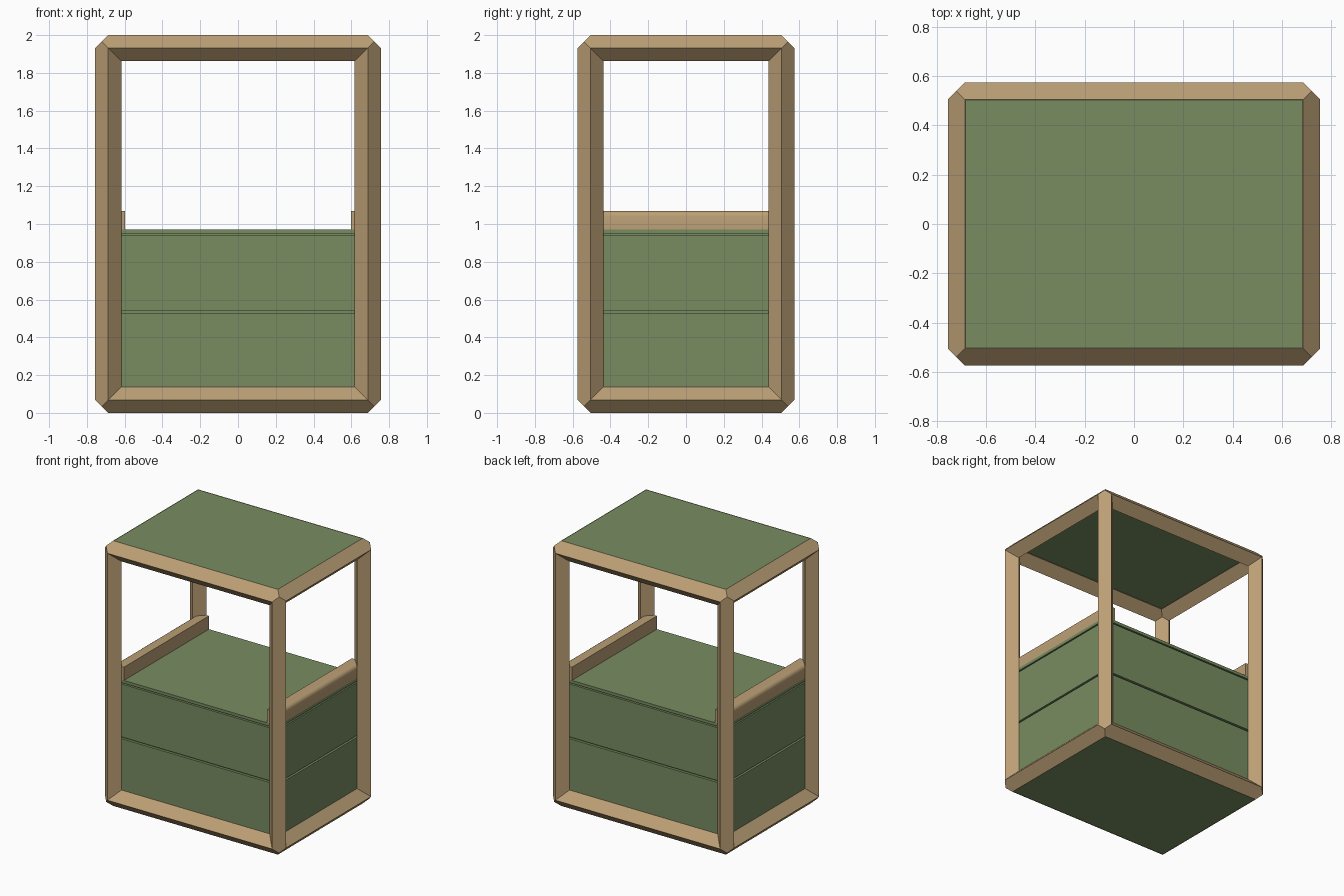
import bpy, bmesh
from mathutils import Vector

if "Cube" in bpy.data.objects:
    bpy.data.objects.remove(bpy.data.objects["Cube"])

A = 0.069                                   # half-diagonal of the diamond beams
HALF = Vector((0.687, 0.506, 0.931))        # beam centre lines, measured from the middle
MID = Vector((0, 0, 1.0))


def material(name, rgb):
    m = bpy.data.materials.new(name)
    m.diffuse_color = (*rgb, 1)
    m.use_nodes = True
    m.node_tree.nodes["Principled BSDF"].inputs["Base Color"].default_value = m.diffuse_color
    return m


tan = material("tan_wood", (0.50, 0.35, 0.18))
green = material("green_panel", (0.19, 0.265, 0.12))


def finish(bm, name, mat):
    bmesh.ops.recalc_face_normals(bm, faces=bm.faces)
    me = bpy.data.meshes.new(name)
    bm.to_mesh(me)
    bm.free()
    ob = bpy.data.objects.new(name, me)
    bpy.context.collection.objects.link(ob)
    me.materials.append(mat)
    return ob


def box(name, lo, hi, mat, edge_test=None, width=0.0, segments=1):
    lo, hi = Vector(lo), Vector(hi)
    bm = bmesh.new()
    bmesh.ops.create_cube(bm, size=1)
    for v in bm.verts:
        v.co = (lo + hi) / 2 + Vector(c * s for c, s in zip(v.co, hi - lo))
    if edge_test:
        edges = [e for e in bm.edges if all(edge_test(v.co) for v in e.verts)]
        bmesh.ops.bevel(bm, geom=edges, offset=width, segments=segments,
                        profile=0.5, affect='EDGES')
    return finish(bm, name, mat)


# Frame: twelve diamond beams mitred together at the corners
bm = bmesh.new()


def beam_face(axis, b, sb, c, sc, b_dir, c_dir):
    """One side of a beam; b_dir, c_dir are +1 outward or -1 inward."""
    ends = []
    for end in (-1, 1):
        def point(da, db, dc):
            p = MID.copy()
            for ax, s, d in ((axis, end, da), (b, sb, db), (c, sc, dc)):
                p[ax] += s * (HALF[ax] + d * A)
            return bm.verts.new(p)
        side = [point(0 if b_dir > 0 else -1, b_dir, 0)]
        if b_dir == c_dir:
            side.append(point(b_dir / 2, b_dir / 2, b_dir / 2))
        side.append(point(0 if c_dir > 0 else -1, 0, c_dir))
        ends.append(side)
    bm.faces.new(ends[0] + ends[1][::-1])


for axis in range(3):
    b, c = (axis + 1) % 3, (axis + 2) % 3
    for sb in (-1, 1):
        for sc in (-1, 1):
            for b_dir in (-1, 1):
                for c_dir in (-1, 1):
                    beam_face(axis, b, sb, c, sc, b_dir, c_dir)
bmesh.ops.remove_doubles(bm, verts=bm.verts, dist=1e-4)
finish(bm, "frame", tan)

# Top panel and cabinet body, with thin recessed gaps between the tiers
X, Y = HALF.x, HALF.y
box("top_panel", (-X, -Y, 1.95), (X, Y, 1.998), green)
box("lower_tier", (-X, -Y, 0.002), (X, Y, 0.525), green)
box("upper_tier", (-X, -Y, 0.539), (X, Y, 0.938), green)
box("inner_core", (-X + .02, -Y + .02, 0.5), (X - .02, Y - .02, 0.96), green)
box("worktop", (-X, -Y, 0.948), (X, Y, 0.97), green)

# Side rails on the worktop, rounded on the outer top edge
for side, label in ((-1, "left"), (1, "right")):
    xs = sorted((side * 0.597, side * X))
    rail = box(label + "_rail", (xs[0], -Y, 0.97), (xs[1], Y, 1.07), tan,
               lambda p: p.x * side > 0.65 and p.z > 1.0, 0.03, 4)
    bpy.ops.object.select_all(action='DESELECT')
    rail.select_set(True)
    bpy.context.view_layer.objects.active = rail
    bpy.ops.object.shade_smooth_by_angle()
